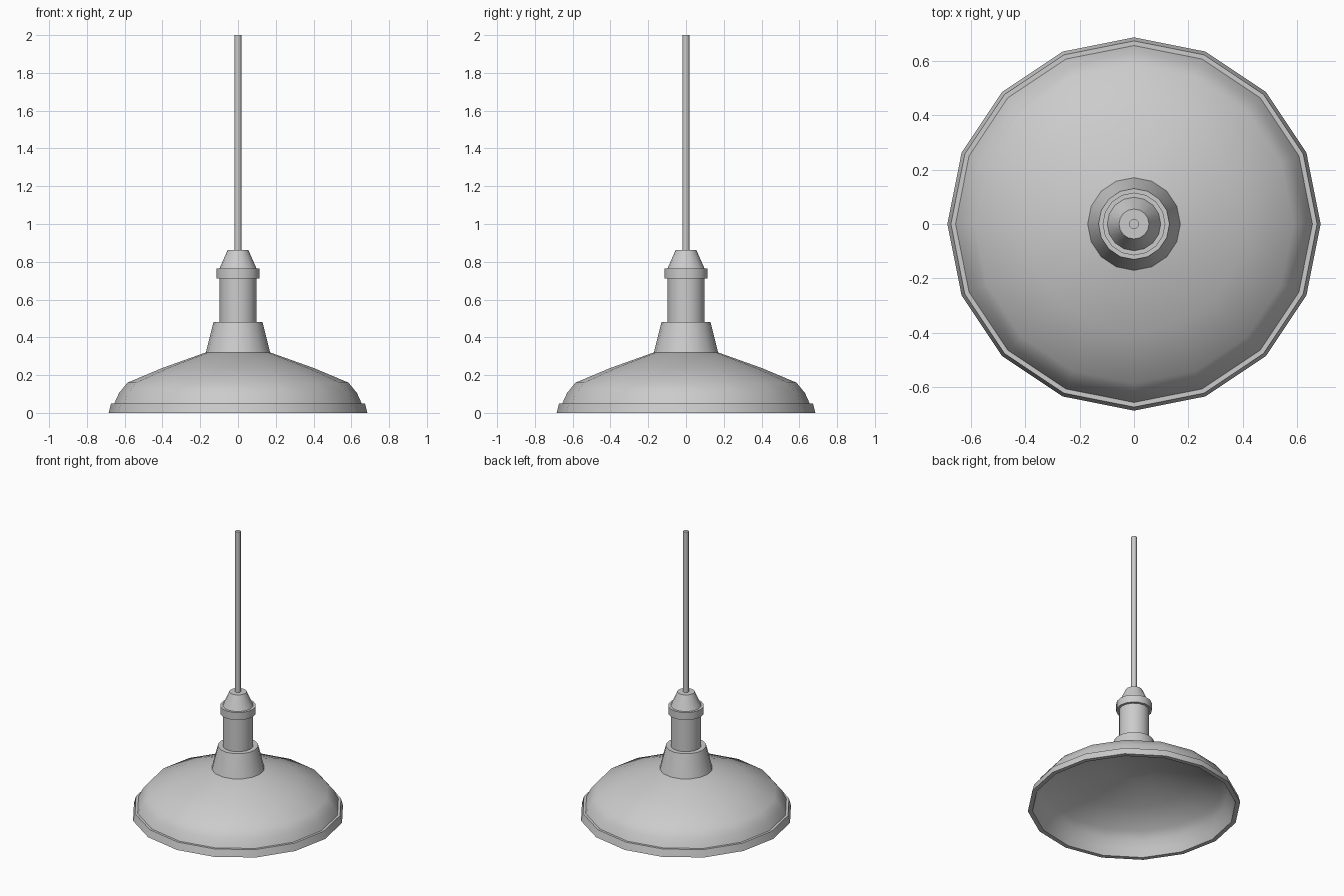
import bpy, bmesh, math

if "Cube" in bpy.data.objects:
    bpy.data.objects.remove(bpy.data.objects["Cube"])

SIDES = 16


def lathe(name, profile, sides=SIDES, closed=False):
    """Spin an (r, z) profile about z; r = 0 points become poles."""
    bm = bmesh.new()
    rings = []
    for r, z in profile:
        if r == 0:
            rings.append([bm.verts.new((0, 0, z))] * sides)
        else:
            rings.append([bm.verts.new((r * math.cos(2 * math.pi * i / sides),
                                        r * math.sin(2 * math.pi * i / sides), z))
                          for i in range(sides)])
    if closed:
        rings.append(rings[0])
    for a, b in zip(rings, rings[1:]):
        for i in range(sides):
            j = (i + 1) % sides
            bm.faces.new(list(dict.fromkeys((a[i], a[j], b[j], b[i]))))
    bmesh.ops.recalc_face_normals(bm, faces=bm.faces)
    mesh = bpy.data.meshes.new(name)
    bm.to_mesh(mesh)
    bm.free()
    ob = bpy.data.objects.new(name, mesh)
    bpy.context.collection.objects.link(ob)
    bpy.ops.object.select_all(action='DESELECT')
    ob.select_set(True)
    bpy.context.view_layer.objects.active = ob
    bpy.ops.object.shade_smooth_by_angle(angle=math.radians(30))
    return ob


def tapered(name, r0, z0, r1, z1, sides=SIDES):
    return lathe(name, [(0, z0), (r0, z0), (r1, z1), (0, z1)], sides)


# Hollow shade with stepped rim: outside down from the top, then back up inside
lathe("shade", [(0, 0.32), (0.17, 0.32), (0.40, 0.238), (0.585, 0.16),
                (0.63, 0.105), (0.655, 0.05), (0.672, 0.05), (0.685, 0),
                (0.655, 0), (0.635, 0.05), (0.61, 0.10), (0.57, 0.148),
                (0.39, 0.223), (0.165, 0.303), (0, 0.303)])

# Neck and lamp holder
tapered("neck", 0.17, 0.32, 0.13, 0.48)
tapered("socket", 0.098, 0.48, 0.098, 0.715)
tapered("socket_collar", 0.115, 0.712, 0.115, 0.765)
tapered("cord_cap", 0.098, 0.765, 0.055, 0.862)

# Hanging cord
tapered("cord", 0.018, 0.86, 0.018, 2.0)
